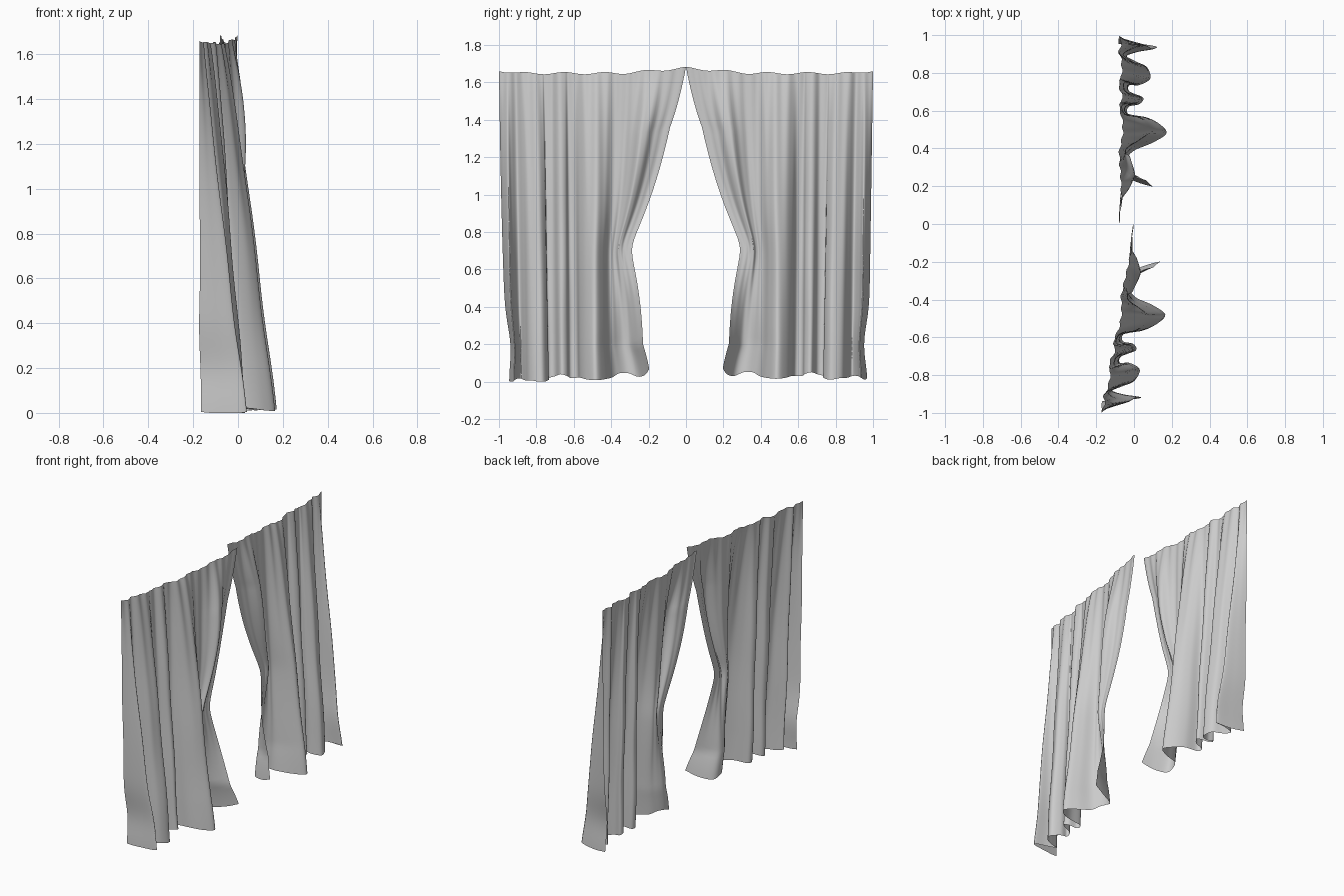
import bpy, bmesh, math

if "Cube" in bpy.data.objects:
    bpy.data.objects.remove(bpy.data.objects["Cube"])

# Pleat keys from outer to inner edge: (top y, top x, hem y, hem x, hem z)
KEYS = [
    (1.00, -.08, .975, -.08, .02), (.985, -.065, .96, .02, .01), (.96, -.055, .94, .12, .02),
    (.94, -.065, .92, .03, .03), (.91, -.08, .89, -.04, .03), (.88, -.06, .86, .01, .02),
    (.85, -.05, .83, .07, .02), (.80, -.05, .77, .09, .01), (.77, -.06, .735, .03, .02),
    (.755, -.08, .735, -.02, .03), (.72, -.075, .70, -.02, .04), (.69, -.05, .67, .05, .05),
    (.65, -.05, .635, .03, .04), (.63, -.075, .62, -.03, .03), (.60, -.07, .58, -.03, .03),
    (.57, -.05, .565, .06, .03), (.53, -.04, .53, .13, .02), (.48, -.04, .48, .17, .015),
    (.43, -.055, .43, .10, .02), (.39, -.075, .39, .01, .03), (.31, -.07, .35, -.03, .05),
    (.24, -.06, .30, -.06, .05), (.16, -.055, .25, -.055, .03), (.08, -.065, .21, .02, .04),
    (.00, -.08, .18, .10, .07),
]
SUB, ROWS = 6, 60


def spline(i, t):
    """Smooth point between pleat keys i and i+1."""
    n = len(KEYS) - 1
    pts = [KEYS[min(max(i + k, 0), n)] for k in (-1, 0, 1, 2)]
    return [0.5 * (2 * b + (c - a) * t + (2 * a - 5 * b + 4 * c - d) * t * t
                   + (3 * b - a - 3 * c + d) * t ** 3) for a, b, c, d in zip(*pts)]


def cloth_point(key, s):
    """Position on the cloth: s runs from 0 at the rod to 1 at the hem."""
    yt, xt, yb, xb, zb = key
    ztop = 1.649 + .006 * math.cos(yt * 29) + .028 * max(0, 1 - yt / .35) + .015 * max(0, yt - .9) / .1
    z = ztop + (zb - ztop) * s
    y = yt + (yb - yt) * s
    # the rod line is nearly flat; the free inner corner only flares near the hem
    xt = -.08 + .5 * (xt + .08)
    power = .85 + 1.9 * max(0, 1 - yt / .2) + 3 * max(0, yt - .9)
    x = xt + (xb - xt) * s ** power
    # billow of the inner side above the tie-back
    x += .07 * math.exp(-((yt - .19) / .07) ** 2) * math.sin(math.pi * s ** .6) ** 2
    # tie-back pulls the inner side outward at about z = 0.72
    d = math.hypot(z - .72, .06) - .06
    grip = math.exp(-d / .45) * min(1, max(z, 0) / .2) * min(1, s * 5)
    y += .18 * grip * math.exp(-((y - .185 * s) / .21) ** 2)
    # outer edge draws in above the hem
    y -= .025 * math.exp(-((z - .2) / .15) ** 2) * max(0, yt - .9) / .1
    # small soft creases
    x += .004 * math.sin(yt * 95 + 2 * s) * (1 - s)
    x += .004 * math.sin(9 * z + 14 * yt) * s
    return max(x, -.085), min(y, 1.0), z


def curtain(name, side):
    bm = bmesh.new()
    cols = [spline(i, k / SUB) for i in range(len(KEYS) - 1) for k in range(SUB)]
    cols.append(list(KEYS[-1]))
    grid = []
    for key in cols:
        col = []
        for r in range(ROWS + 1):
            s = r / ROWS
            x, y, z = cloth_point(key, s)
            if side < 0:
                x += .075 - .17 * y          # this panel hangs slightly turned
                z -= .016 * s * y
                y -= .2 * max(0, y - .85) * s ** 3
            col.append(bm.verts.new((x, side * y, max(z, 0))))
        grid.append(col)
    for a, b in zip(grid, grid[1:]):
        for r in range(ROWS):
            f = [a[r], a[r + 1], b[r + 1], b[r]]
            bm.faces.new(f[::-1] if side > 0 else f)
    bm.normal_update()
    # make the room side (+x) the outside
    if sum(f.normal.x * f.calc_area() for f in bm.faces) < 0:
        bmesh.ops.reverse_faces(bm, faces=bm.faces[:])
    for f in bm.faces:
        f.smooth = True
    mesh = bpy.data.meshes.new(name)
    bm.to_mesh(mesh)
    bm.free()
    obj = bpy.data.objects.new(name, mesh)
    bpy.context.collection.objects.link(obj)


# Two panels
curtain("right_curtain", 1)
curtain("left_curtain", -1)
